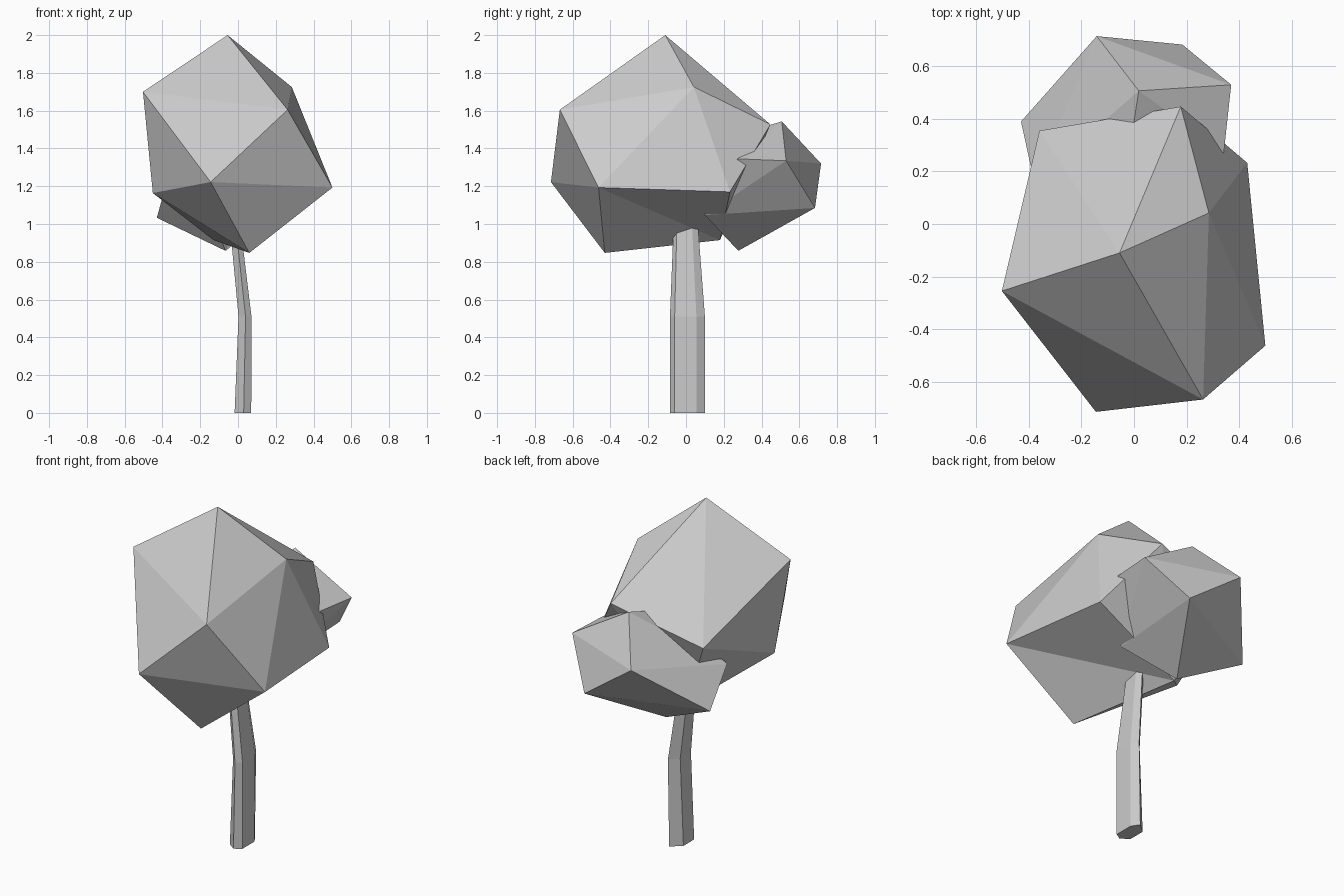
import bpy
import bmesh

default_cube = bpy.data.objects.get("Cube")
if default_cube:
    bpy.data.objects.remove(default_cube, do_unlink=True)

# One plain grey for the whole tree
grey = bpy.data.materials.new("plain grey")
grey.use_nodes = True
grey_value = (0.6, 0.6, 0.6, 1)
grey.diffuse_color = grey_value
grey.node_tree.nodes["Principled BSDF"].inputs["Base Color"].default_value = grey_value


def finish(bm, name):
    """Turn a bmesh into a flat shaded, coloured object."""
    bmesh.ops.recalc_face_normals(bm, faces=bm.faces[:])
    mesh = bpy.data.meshes.new(name)
    bm.to_mesh(mesh)
    bm.free()
    mesh.materials.append(grey)
    part = bpy.data.objects.new(name, mesh)
    bpy.context.scene.collection.objects.link(part)
    return part


def foliage(name, pole, upper, lower, base, turned_edge=None):
    """Irregular icosahedron: a pole, two staggered rings of five, a base."""
    bm = bmesh.new()
    top = bm.verts.new(pole)
    up = [bm.verts.new(p) for p in upper]
    low = [bm.verts.new(p) for p in lower]
    bottom = bm.verts.new(base)
    for i in range(len(up)):
        j = (i + 1) % len(up)
        for corners in ((top, up[i], up[j]), (up[i], low[i], up[j]),
                        (up[j], low[i], low[j]), (low[i], bottom, low[j])):
            bm.faces.new(corners)
    bmesh.ops.recalc_face_normals(bm, faces=bm.faces[:])
    # Fold one lower edge the other way, making a shallow crease
    if turned_edge is not None:
        edge = bm.edges.get((low[turned_edge], bottom))
        bmesh.utils.edge_rotate(edge, False)
    return finish(bm, name)


# Large front clump of leaves
foliage(
    "main_foliage",
    pole=(-.055, -.11, 2),
    upper=[(-.503, -.255, 1.7), (.263, -.668, 1.605), (.285, .042, 1.725),
           (.178, .447, 1.527), (-.36, .355, 1.37)],
    lower=[(-.145, -.715, 1.222), (.5, -.463, 1.193), (.431, .233, 1.17),
           (-.13, .18, .915), (-.451, -.18, 1.164)],
    base=(.06, -.43, .847),
    turned_edge=2,
)

# Smaller clump growing out of the back
foliage(
    "rear_foliage",
    pole=(.37, .53, 1.335),
    upper=[(.018, .507, 1.543), (-.142, .715, 1.32), (.184, .683, 1.085),
           (.174, .1, 1.047), (.342, .273, 1.345)],
    lower=[(-.38, .16, 1.21), (-.43, .39, 1.033), (-.066, .277, .858),
           (.15, .02, 1.25), (-.03, .2, 1.45)],
    base=(-.2, .02, 1.2),
)

# Six sided trunk, flattened sideways and bent towards the right at the top
section = [(.044, .045), (.044, -.07), (.004, -.095),
           (-.044, -.06), (-.044, .04), (.014, .09)]
levels = [(0, .026, .01, 1, 1),
          (.51, .037, .01, .78, 1),
          (1.02, -.018, 0, .62, .68)]   # height, centre x, centre y, scale x, scale y
bm = bmesh.new()
rings = [[bm.verts.new((cx + x * sx, cy + y * sy, z)) for x, y in section]
         for z, cx, cy, sx, sy in levels]
for below, above in zip(rings, rings[1:]):
    for i in range(len(section)):
        j = (i + 1) % len(section)
        bm.faces.new((below[i], below[j], above[j], above[i]))
bm.faces.new(rings[0])
bm.faces.new(rings[-1])
finish(bm, "trunk")
